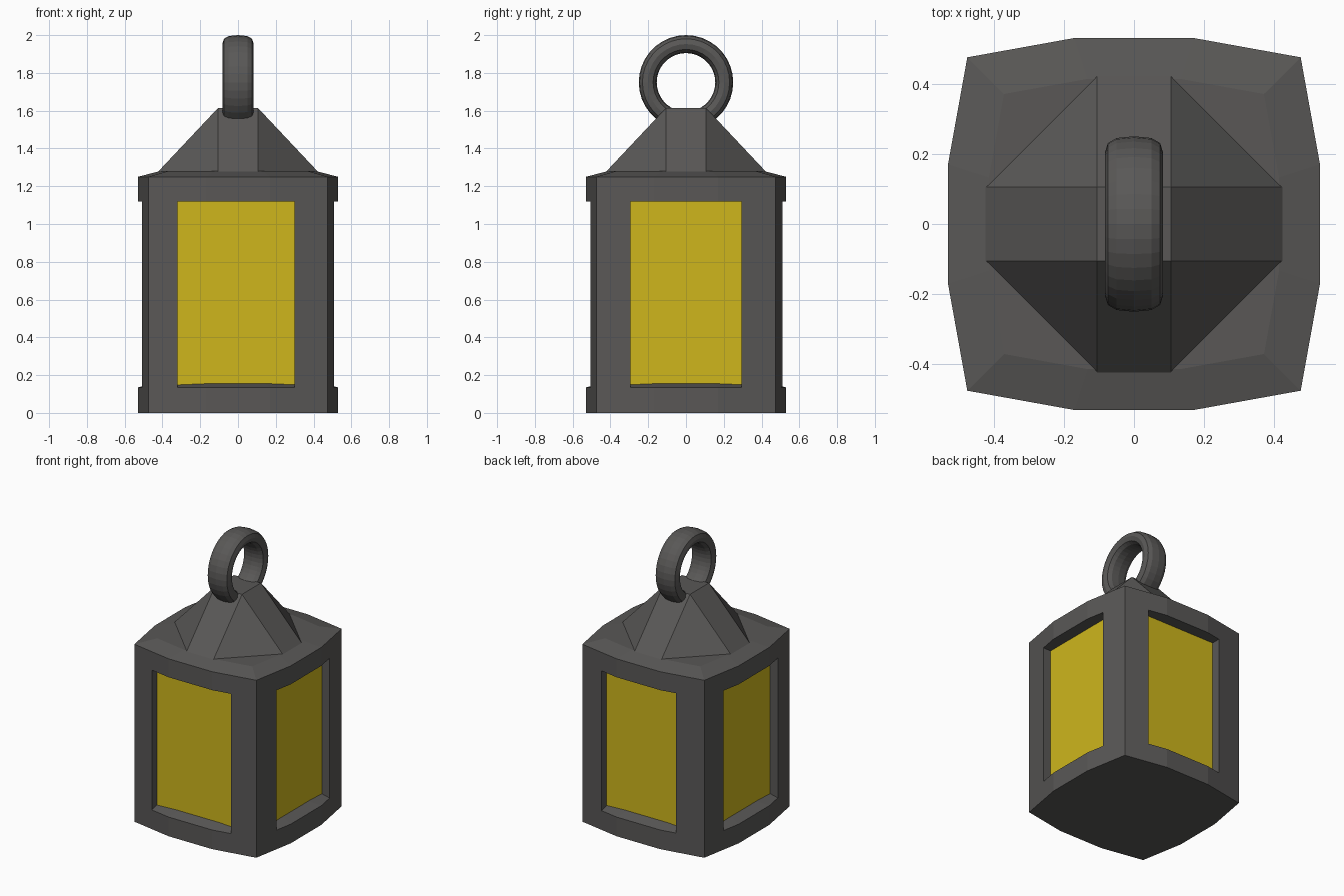
import bpy, math

if "Cube" in bpy.data.objects:
    bpy.data.objects.remove(bpy.data.objects["Cube"])

def material(name, rgb):
    m = bpy.data.materials.new(name)
    m.diffuse_color = (*rgb, 1)
    m.use_nodes = True
    m.node_tree.nodes["Principled BSDF"].inputs["Base Color"].default_value = m.diffuse_color
    return m

IRON = material("dark_iron", (0.10, 0.097, 0.094))
AMBER = material("amber_glass", (0.62, 0.47, 0.012))

def make(name, verts, faces, mat):
    me = bpy.data.meshes.new(name)
    me.from_pydata(verts, [], faces)
    me.materials.append(mat)
    ob = bpy.data.objects.new(name, me)
    bpy.context.collection.objects.link(ob)
    return ob

def loft(name, rings, mat):
    """Skin a stack of equal-length counter-clockwise rings and cap both ends."""
    n = len(rings[0])
    verts = [v for r in rings for v in r]
    faces = [(k*n + i, k*n + (i+1) % n, (k+1)*n + (i+1) % n, (k+1)*n + i)
             for k in range(len(rings) - 1) for i in range(n)]
    faces += [tuple(reversed(range(n))), tuple(range(len(verts) - n, len(verts)))]
    return make(name, verts, faces, mat)

# Bulging square outline shared by base and cap
SIDE = [(0.475, -0.475), (0.53, -0.17), (0.53, 0.17)]
OUTLINE = []
for q in range(4):
    c, s = round(math.cos(q*math.pi/2)), round(math.sin(q*math.pi/2))
    OUTLINE += [(c*x - s*y, s*x + c*y) for x, y in SIDE]

def outline(z, k=1.0):
    return [(x*k, y*k, z) for x, y in OUTLINE]

# Base with sloping sill, and cap with shallow shoulder
loft("base", [outline(0), outline(0.135), outline(0.155, 0.85)], IRON)
loft("cap", [outline(1.12), outline(1.25), outline(1.28, 0.78)], IRON)

# Corner posts: sign of x, sign of y, post edge on the x-running face, on the side face
C, G = 0.475, 0.447
def bulge(t):
    return 0.475 + 0.055 * (0.475 - t) / 0.305

for name, sx, sy, a, b in [("front_right_post", 1, -1, 0.30, 0.295),
                           ("back_right_post", 1, 1, 0.305, 0.295),
                           ("back_left_post", -1, 1, 0.28, 0.303),
                           ("front_left_post", -1, -1, 0.32, 0.298)]:
    pts = [(C, C), (a, bulge(a)), (a, 0.44), (0.44, 0.44), (0.44, b), (bulge(b), b)]
    pts = [(sx*x, sy*y) for x, y in pts]
    if sx*sy < 0:
        pts.reverse()
    loft(name, [[(x, y, z) for x, y in pts] for z in (0.135, 1.12)], IRON)

# Glass panes
for q, name in enumerate(["front_glass", "right_glass", "back_glass", "left_glass"]):
    w = 0.33
    ob = make(name, [(-w, -G, 0.14), (w, -G, 0.14), (w, -G, 1.12), (-w, -G, 1.12)],
              [(0, 1, 2, 3)], AMBER)
    ob.rotation_euler.z = q * math.pi / 2

# Faceted roof: four sloping panels, four corner triangles, flat top
T, E = 0.105, 0.425
rv = [(T, -T, 1.615), (T, T, 1.615), (-T, T, 1.615), (-T, -T, 1.615)]
rv += [(T, -E, 1.275), (E, -T, 1.275), (E, T, 1.275), (T, E, 1.275),
       (-T, E, 1.275), (-E, T, 1.275), (-E, -T, 1.275), (-T, -E, 1.275)]
rf = [(0, 1, 2, 3), tuple(range(11, 3, -1))]
for i in range(4):
    a, b, c = 4 + 2*i, 5 + 2*i, 4 + (2*i + 2) % 8
    rf += [(i, a, b), (i, b, c, (i + 1) % 4)]
make("roof", rv, rf, IRON)

# Hanging ring with a rounded, wide cross-section
N, M = 36, 12
def power(v):
    return math.copysign(abs(v) ** 0.75, v)

ring = []
for i in range(N):
    t = 2*math.pi*i/N
    for j in range(M):
        p = 2*math.pi*j/M
        r = 0.2025 + 0.0475*power(math.cos(p))
        ring.append((0.083*power(math.sin(p)), r*math.cos(t), 1.75 + r*math.sin(t)))
rf = [(i*M + j, ((i+1) % N)*M + j, ((i+1) % N)*M + (j+1) % M, i*M + (j+1) % M)
      for i in range(N) for j in range(M)]
make("hanging_ring", ring, rf, IRON)
